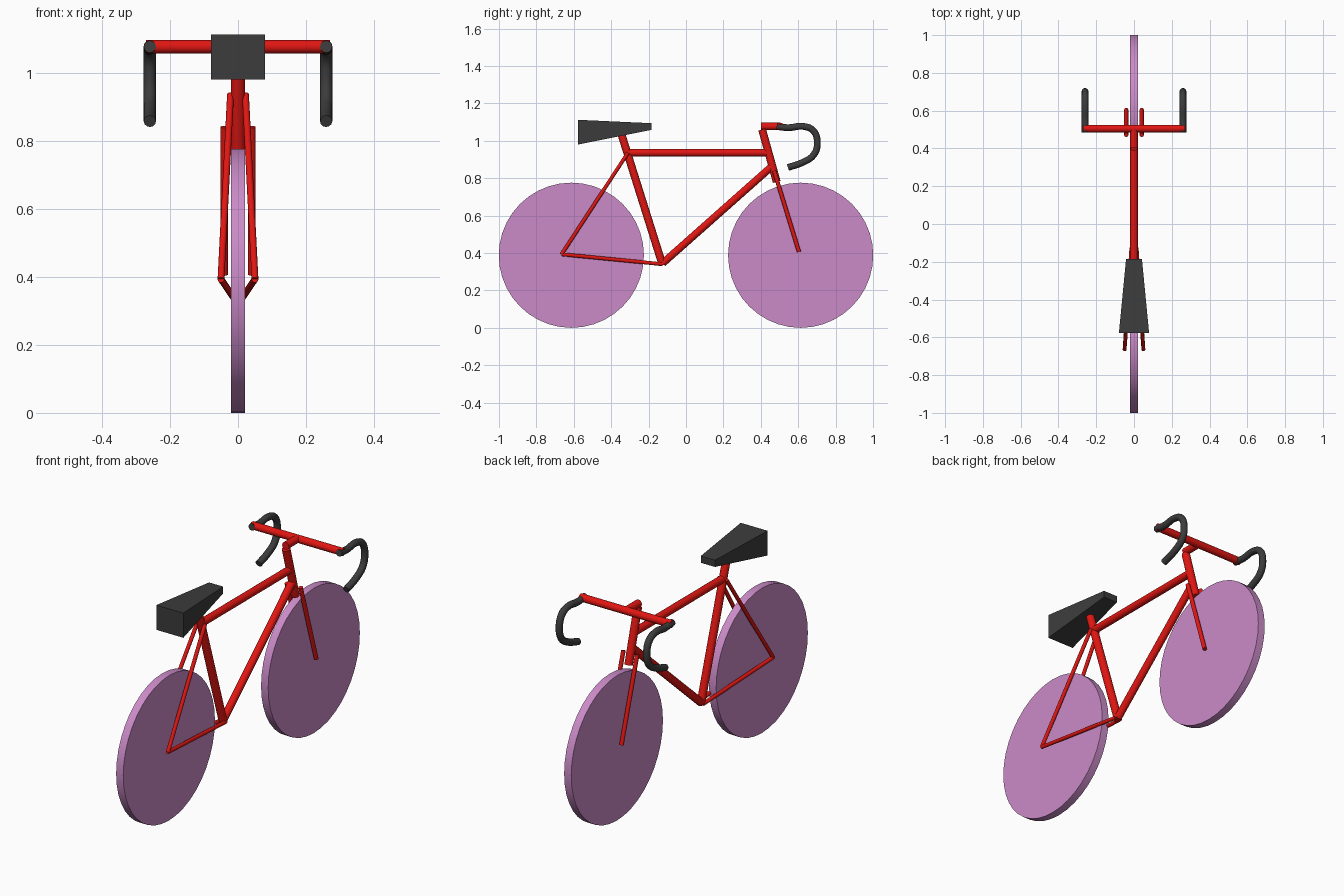
import bpy, bmesh, math
from mathutils import Vector

if "Cube" in bpy.data.objects:
    bpy.data.objects.remove(bpy.data.objects["Cube"])


def material(name, rgb):
    m = bpy.data.materials.new(name)
    m.diffuse_color = (*rgb, 1)
    m.use_nodes = True
    m.node_tree.nodes["Principled BSDF"].inputs["Base Color"].default_value = m.diffuse_color
    return m


RED = material("red_paint", (0.75, 0.008, 0.006))
PINK = material("pink_wheel", (0.6, 0.26, 0.58))
BLACK = material("black_rubber", (0.045, 0.045, 0.045))


def finish(ob, name, mat):
    ob.name = name
    ob.data.materials.append(mat)
    return ob


def rod(name, a, b, r, mat=RED, sides=16):
    """Capped smooth cylinder between two points."""
    a, b = Vector(a), Vector(b)
    d = b - a
    bpy.ops.mesh.primitive_cylinder_add(
        vertices=sides, radius=r, depth=d.length, location=(a + b) / 2,
        rotation=d.to_track_quat('Z', 'Y').to_euler())
    bpy.ops.object.shade_smooth_by_angle(angle=math.radians(40))
    return finish(bpy.context.object, name, mat)


# wheels: solid discs
for name, y in (("rear_wheel", -0.613), ("front_wheel", 0.613)):
    rod(name, (-0.021, y, 0.388), (0.021, y, 0.388), 0.388, PINK, 40)

# main frame tubes
rod("seat_tube", (0, -0.125, 0.335), (0, -0.35, 1.05), 0.021)
rod("top_tube", (0, -0.31, 0.936), (0, 0.447, 0.936), 0.02)
rod("down_tube", (0, -0.125, 0.345), (0, 0.457, 0.861), 0.02)
rod("head_tube", (0, 0.407, 1.06), (0, 0.485, 0.78), 0.021)
rod("stem", (0, 0.402, 1.077), (0, 0.505, 1.077), 0.02)
rod("handlebar", (-0.27, 0.505, 1.076), (0.27, 0.505, 1.076), 0.02)

# paired stays, fork blades and drop grips
GRIP = [(0.485, 1.076), (0.55, 1.07), (0.625, 1.077), (0.68, 1.055), (0.702, 0.99),
        (0.683, 0.925), (0.625, 0.885), (0.545, 0.857)]
for side, s in (("left", -1), ("right", 1)):
    rod(side + "_seat_stay", (s * 0.022, -0.31, 0.936), (s * 0.05, -0.665, 0.393), 0.01)
    rod(side + "_chain_stay", (s * 0.05, -0.665, 0.393), (s * 0.014, -0.125, 0.34), 0.01)
    rod(side + "_fork_blade", (s * 0.041, 0.471, 0.84), (s * 0.041, 0.604, 0.406), 0.011)

    cu = bpy.data.curves.new(side + "_grip", 'CURVE')
    cu.dimensions = '3D'
    cu.bevel_depth = 0.018
    cu.bevel_resolution = 4
    cu.resolution_u = 5
    cu.use_fill_caps = True
    sp = cu.splines.new('BEZIER')
    sp.bezier_points.add(len(GRIP) - 1)
    for p, (y, z) in zip(sp.bezier_points, GRIP):
        p.co = (s * 0.259, y, z)
        p.handle_left_type = p.handle_right_type = 'AUTO'
    grip = bpy.data.objects.new(side + "_grip", cu)
    bpy.context.collection.objects.link(grip)
    finish(grip, side + "_grip", BLACK)

# saddle: tapered wedge, wide and deep at the back
bm = bmesh.new()
bmesh.ops.create_cube(bm, size=2)
for v in bm.verts:
    if v.co.y < 0:
        v.co = (v.co.x * 0.08, -0.577, 1.112 if v.co.z > 0 else 0.98)
    else:
        v.co = (v.co.x * 0.042, -0.185, 1.094 if v.co.z > 0 else 1.058)
me = bpy.data.meshes.new("saddle")
bm.to_mesh(me)
bm.free()
saddle = bpy.data.objects.new("saddle", me)
bpy.context.collection.objects.link(saddle)
finish(saddle, "saddle", BLACK)
